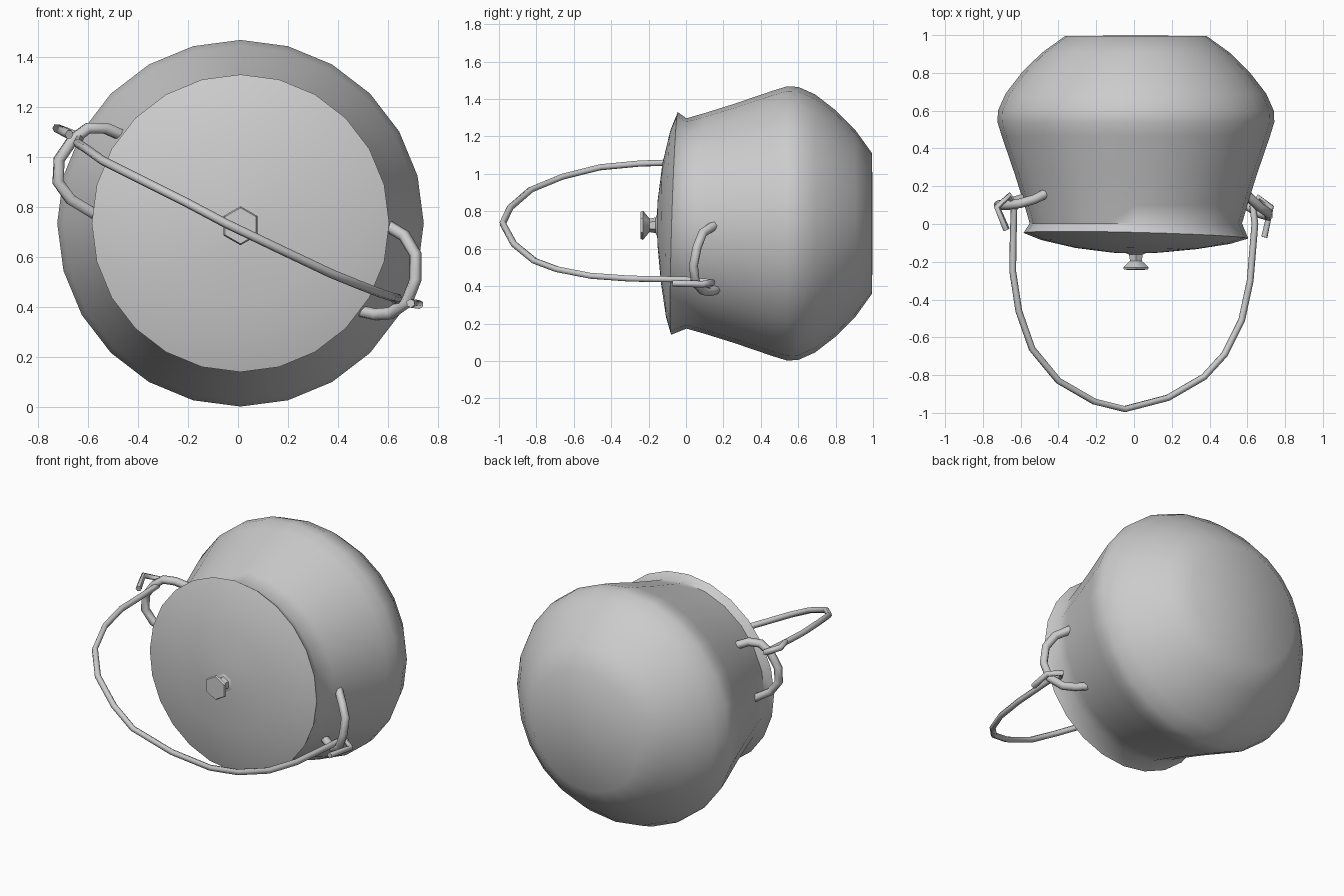
import bpy, bmesh, math

if "Cube" in bpy.data.objects:
    bpy.data.objects.remove(bpy.data.objects["Cube"])

CX, CZ = 0.01, 0.735   # axis of the pot, which lies along y


def tilt(x, z):
    # slight lean of the rim plane
    return 0.03 * (z - CZ) - 0.025 * (x - CX)


def finish(obj, angle):
    bpy.ops.object.select_all(action='DESELECT')
    obj.select_set(True)
    bpy.context.view_layer.objects.active = obj
    bpy.ops.object.shade_smooth_by_angle(angle=math.radians(angle))


def lathe(name, profile, sides, cx=CX, cz=CZ, turn=0.0, angle=50):
    """Revolve (radius, y, tilt weight) points around y; radius 0 closes to a point."""
    bm = bmesh.new()
    rings = []
    for r, y, w in profile:
        ring = []
        for i in range(1 if r == 0 else sides):
            a = 2 * math.pi * (i + turn) / sides
            x, z = cx + r * math.cos(a), cz + r * math.sin(a)
            ring.append(bm.verts.new((x, y + w * tilt(x, z), z)))
        rings.append(ring)
    for a, b in zip(rings, rings[1:]):
        for i in range(sides):
            j = (i + 1) % sides
            if len(a) == 1:
                bm.faces.new((a[0], b[i], b[j]))
            elif len(b) == 1:
                bm.faces.new((a[i], b[0], a[j]))
            else:
                bm.faces.new((a[i], b[i], b[j], a[j]))
    bmesh.ops.recalc_face_normals(bm, faces=bm.faces)
    mesh = bpy.data.meshes.new(name)
    bm.to_mesh(mesh)
    bm.free()
    obj = bpy.data.objects.new(name, mesh)
    bpy.context.collection.objects.link(obj)
    finish(obj, angle)
    return obj


def tube(name, points, radius):
    """Six-sided rod along a path of points."""
    cu = bpy.data.curves.new(name, 'CURVE')
    cu.dimensions = '3D'
    cu.bevel_depth = radius
    cu.bevel_resolution = 1
    cu.use_fill_caps = True
    sp = cu.splines.new('POLY')
    sp.points.add(len(points) - 1)
    for p, co in zip(sp.points, points):
        p.co = (*co, 1)
    obj = bpy.data.objects.new(name, cu)
    bpy.context.collection.objects.link(obj)
    bpy.ops.object.select_all(action='DESELECT')
    obj.select_set(True)
    bpy.context.view_layer.objects.active = obj
    bpy.ops.object.convert(target='MESH')
    finish(bpy.context.view_layer.objects.active, 65)


# Pot body: flat base at the back, wide belly, narrow neck, flared rim
lathe("pot_body", [
    (0, 0.998, 0), (0.375, 0.995, 0), (0.50, 0.905, 0), (0.605, 0.80, 0),
    (0.69, 0.69, 0), (0.73, 0.60, 0), (0.733, 0.54, 0), (0.71, 0.465, 0),
    (0.64, 0.26, 0), (0.59, 0.10, 0), (0.562, 0.003, 0), (0.595, -0.062, 1)], 24)

# Domed lid
lathe("lid", [
    (0.595, -0.062, 1), (0.50, -0.095, 0.8), (0.32, -0.13, 0.4),
    (0.12, -0.152, 0), (0, -0.157, 0)], 24)

# Lid knob: flared foot, thin stem, hexagonal cap
lathe("lid_knob", [
    (0.07, -0.150, 0), (0.042, -0.162, 0), (0.036, -0.195, 0),
    (0.078, -0.230, 0), (0.072, -0.242, 0), (0, -0.243, 0)], 6, 0.01, 0.725, 0.5)

# Ears on the two sides of the neck
tube("ear_left", [
    (-0.45, 0.17, 1.08), (-0.53, 0.13, 1.115), (-0.60, 0.11, 1.115),
    (-0.66, 0.10, 1.07), (-0.715, 0.10, 0.99), (-0.72, 0.10, 0.90),
    (-0.67, 0.11, 0.83), (-0.57, 0.14, 0.77)], 0.025)
tube("ear_right", [
    (0.59, 0.16, 0.73), (0.665, 0.09, 0.685), (0.71, 0.06, 0.61),
    (0.71, 0.04, 0.51), (0.675, 0.05, 0.42), (0.61, 0.09, 0.375),
    (0.55, 0.13, 0.37), (0.46, 0.18, 0.39)], 0.025)

# Swinging bail handle with a hook through each ear
tube("bail_handle", [
    (-0.675, -0.03, 1.09), (-0.725, 0.09, 1.115), (-0.66, 0.15, 1.09),
    (-0.635, 0.10, 1.07), (-0.64, -0.10, 1.06), (-0.642, -0.25, 1.055),
    (-0.61, -0.46, 1.035), (-0.54, -0.66, 0.985), (-0.40, -0.83, 0.915),
    (-0.21, -0.94, 0.82), (-0.05, -0.98, 0.735), (0.18, -0.92, 0.625),
    (0.37, -0.81, 0.535), (0.48, -0.69, 0.49), (0.57, -0.51, 0.455),
    (0.615, -0.30, 0.44), (0.64, 0.00, 0.435), (0.63, 0.09, 0.425),
    (0.66, 0.14, 0.42), (0.725, 0.09, 0.41), (0.69, -0.07, 0.415)], 0.018)
